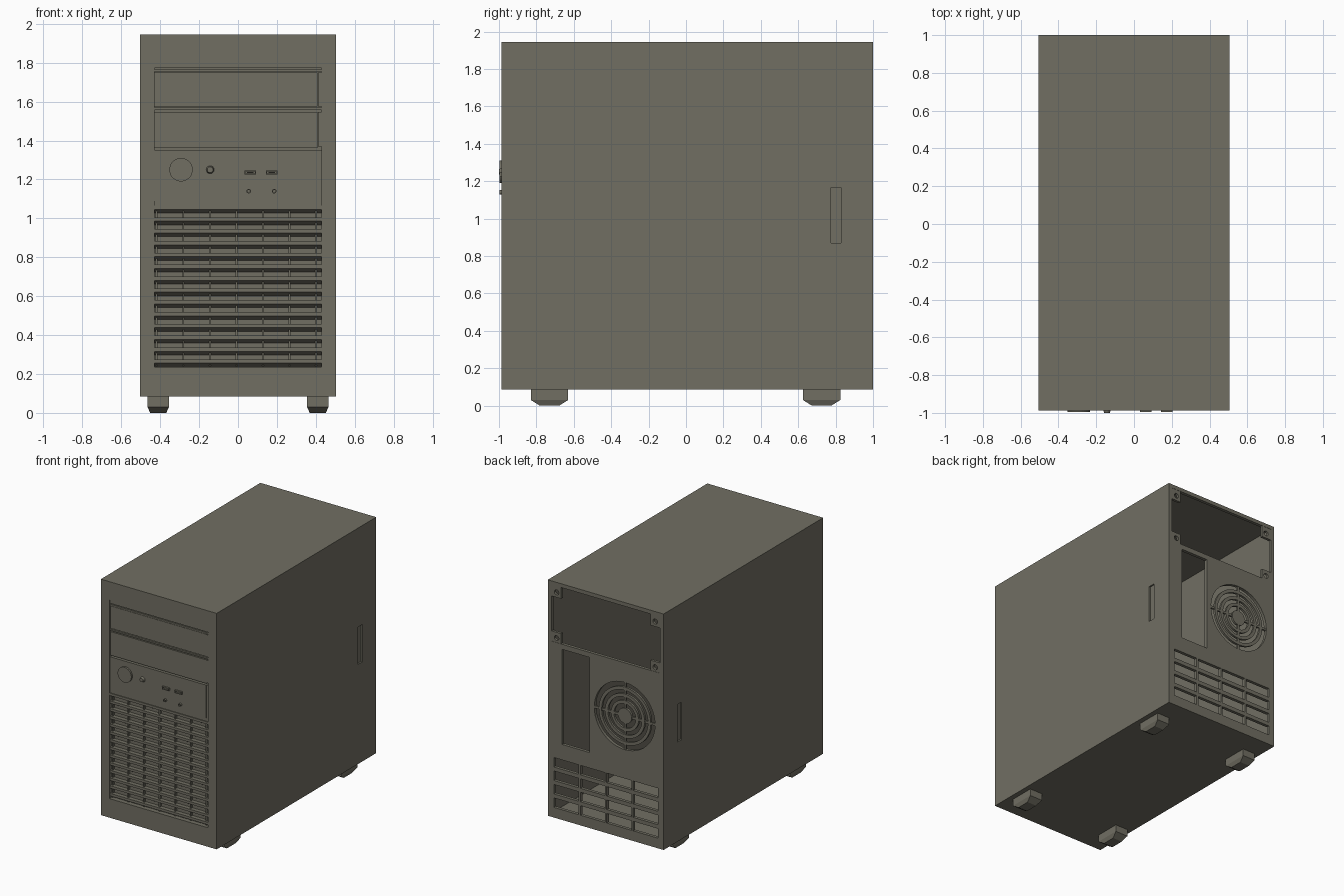
import bpy, bmesh, math
from mathutils import Matrix

if "Cube" in bpy.data.objects:
    bpy.data.objects.remove(bpy.data.objects["Cube"])

grey = bpy.data.materials.new("warm_grey_metal")
grey.diffuse_color = (0.165, 0.158, 0.124, 1)
grey.use_nodes = True
grey.node_tree.nodes["Principled BSDF"].inputs["Base Color"].default_value = grey.diffuse_color


def finish(name, bm):
    bmesh.ops.recalc_face_normals(bm, faces=bm.faces[:])
    me = bpy.data.meshes.new(name)
    bm.to_mesh(me)
    bm.free()
    me.materials.append(grey)
    ob = bpy.data.objects.new(name, me)
    bpy.context.collection.objects.link(ob)
    return ob


def add_box(bm, x0, x1, y0, y1, z0, z1):
    m = Matrix.Translation(((x0 + x1) / 2, (y0 + y1) / 2, (z0 + z1) / 2)) @ \
        Matrix.Diagonal((x1 - x0, y1 - y0, z1 - z0, 1))
    return bmesh.ops.create_cube(bm, size=1, matrix=m)["verts"]


def add_disc(bm, x, z, r, y0, y1, n=32, r_front=None):
    # cylinder along y; y0 is the front end
    m = Matrix.Translation((x, (y0 + y1) / 2, z)) @ Matrix.Rotation(math.pi / 2, 4, 'X')
    bmesh.ops.create_cone(bm, cap_ends=True, segments=n, radius1=r,
                          radius2=r if r_front is None else r_front,
                          depth=y1 - y0, matrix=m)


def add_ring(bm, x, z, r0, r1, y0, y1, n=48):
    # flat ring about the y axis
    loops = []
    for i in range(n):
        a = 2 * math.pi * i / n
        loops.append([bm.verts.new((x + r * math.cos(a), y, z + r * math.sin(a)))
                      for r, y in ((r0, y0), (r1, y0), (r1, y1), (r0, y1))])
    for i in range(n):
        a, b = loops[i], loops[(i + 1) % n]
        for k in range(4):
            bm.faces.new((a[k], a[(k + 1) % 4], b[(k + 1) % 4], b[k]))


def boxes(name, items):
    bm = bmesh.new()
    for it in items:
        add_box(bm, *it)
    return finish(name, bm)


def cut(target, cutter):
    cutter.hide_render = True
    mod = target.modifiers.new("cut", 'BOOLEAN')
    mod.operation, mod.solver, mod.object = 'DIFFERENCE', 'EXACT', cutter
    bpy.context.view_layer.objects.active = target
    bpy.ops.object.modifier_apply(modifier=mod.name)
    bpy.data.objects.remove(cutter)


W, BACK, FRONT, Z0, Z1 = 0.505, 1.0, -0.987, 0.085, 1.945
FX, FZ, FR = -0.165, 1.05, 0.265          # rear fan centre and radius

# Hollow case
case = boxes("case", [(-W, W, FRONT, BACK, Z0, Z1)])
cut(case, boxes("inner_cutter", [(-W + .02, W - .02, -0.93, 0.975, Z0 + .02, Z1 - .02)]))

# Openings: front bay, power supply, port plate, card slots, side grips, fan
bm = bmesh.new()
add_box(bm, -0.43, 0.43, -1.1, -0.9, 0.235, 1.80)
add_box(bm, -0.475, 0.475, 0.95, 1.1, 1.47, 1.915)
add_box(bm, 0.14, 0.38, 0.95, 1.1, 0.68, 1.43)
for r in range(4):
    for c in range(4):
        x, z = -0.455 + c * 0.231, 0.165 + r * 0.106
        add_box(bm, x, x + 0.215, 0.95, 1.1, z, z + 0.075)
for s in (-1, 1):
    add_box(bm, *sorted((s * 0.493, s * 0.6)), 0.775, 0.83, 0.87, 1.165)
add_disc(bm, FX, FZ, FR, 0.95, 1.1, 48)
cut(case, finish("opening_cutter", bm))

# Fan guard: hub, rings and cross spokes
bm = bmesh.new()
add_disc(bm, FX, FZ, 0.06, 0.98, 0.998)
for r in (0.095, 0.148, 0.202):
    add_ring(bm, FX, FZ, r, r + 0.025, 0.98, 0.998)
finish("fan_guard", bm)
boxes("fan_spokes", [(FX - FR, FX + FR, 0.982, 0.996, FZ - .009, FZ + .009),
                     (FX - .009, FX + .009, 0.982, 0.996, FZ - FR, FZ + FR)])

# Power supply corner tabs with screw holes
tabs, holes = bmesh.new(), bmesh.new()
for sx in (-1, 1):
    for z0, z1, zh in ((1.47, 1.55, 1.505), (1.825, 1.915, 1.865)):
        add_box(tabs, *sorted((sx * 0.39, sx * 0.476)), 0.978, 0.998, z0, z1)
        add_disc(holes, sx * 0.43, zh, 0.02, 0.9, 1.1, 16)
tab_ob = finish("mounting_tabs", tabs)
cut(tab_ob, finish("screw_cutter", holes))

# Drive cage inside the upper front
boxes("drive_cage", [(-0.43, 0.43, -0.925, -0.1, 1.30, 1.82)])

# Front insert: backing, bay covers and control panel
boxes("front_backing", [(-0.43, 0.43, -0.95, -0.92, 0.235, 1.80)])
boxes("bay_covers", [
    (-0.43, 0.43, -0.980, -0.94, 1.772, 1.80),
    (-0.43, 0.408, -0.976, -0.94, 1.575, 1.750),
    (0.412, 0.43, -0.980, -0.94, 1.575, 1.750),
    (-0.43, 0.43, -0.980, -0.94, 1.754, 1.766),
    (-0.43, 0.43, -0.980, -0.94, 1.558, 1.570),
    (-0.43, 0.408, -0.976, -0.94, 1.362, 1.548),
    (0.412, 0.43, -0.980, -0.94, 1.370, 1.548)])
boxes("control_panel", [(-0.43, 0.408, -0.982, -0.94, 1.09, 1.352),
                        (0.408, 0.43, -0.978, -0.94, 1.09, 1.352),
                        (-0.43, 0.43, -0.978, -0.94, 1.066, 1.09),
                        (-0.43, 0.43, -0.984, -0.94, 1.05, 1.066)])

# Intake grille: sloped slats over short vertical ribs
bm = bmesh.new()
for i in range(14):
    zc = 1.036 - 0.0608 * i
    prof = [(-0.983, zc + .010), (-0.983, zc + .030), (-0.948, zc + .030), (-0.948, zc - .010)]
    a = [bm.verts.new((-0.43, y, z)) for y, z in prof]
    b = [bm.verts.new((0.43, y, z)) for y, z in prof]
    bm.faces.new(a)
    bm.faces.new(b)
    for k in range(4):
        bm.faces.new((a[k], a[(k + 1) % 4], b[(k + 1) % 4], b[k]))
finish("grille_slats", bm)
boxes("grille_ribs", [(x - .005, x + .005, -0.968, -0.94, 0.24, 1.05)
                      for x in [-0.418 + 0.1365 * i for i in range(7)]])

# Buttons, ports and jacks
bm = bmesh.new()
add_disc(bm, -0.293, 1.25, 0.06, -0.996, -0.97, 40)
finish("power_button", bm)
bm = bmesh.new()
add_disc(bm, -0.143, 1.25, 0.024, -1.0, -0.97, 24, 0.015)
finish("reset_button", bm)
ports = []
for x in (0.063, 0.173):
    for z in (1.225, 1.24):       # socket rims
        ports.append((x - .03, x + .03, -0.996, -0.97, z, z + .006))
    for dx in (-.03, .024):
        ports.append((x + dx, x + dx + .006, -0.996, -0.97, 1.231, 1.24))
    ports.append((x - .016, x + .016, -0.993, -0.97, 1.234, 1.239))
boxes("usb_ports", ports)
bm = bmesh.new()
for x in (0.055, 0.186):
    add_ring(bm, x, 1.14, 0.006, 0.012, -0.996, -0.97, 16)
finish("audio_jacks", bm)

# Feet: blocks tapered towards the floor
bm = bmesh.new()
for sx in (-1, 1):
    for y in (-0.73, 0.725):
        x = sx * 0.41
        add_box(bm, x - .055, x + .055, y - .1, y + .1, 0.03, 0.09)
        for v in add_box(bm, x - .055, x + .055, y - .1, y + .1, 0.0, 0.03):
            if v.co.z < 0.01:
                v.co.x = x + (v.co.x - x) * 0.75
                v.co.y = y + (v.co.y - y) * 0.52
finish("feet", bm)
